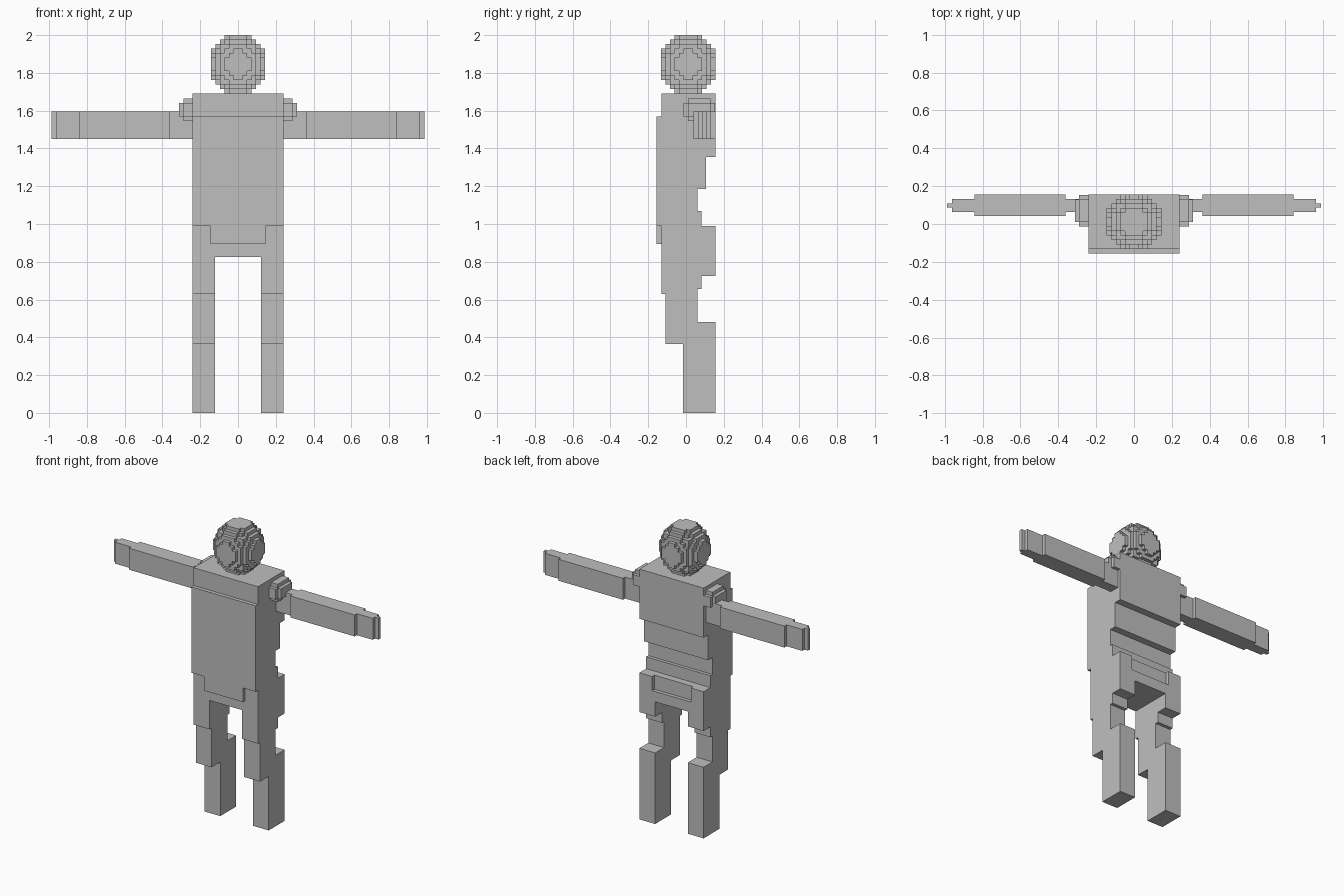
import bpy, bmesh
from mathutils import Vector

if "Cube" in bpy.data.objects:
    bpy.data.objects.remove(bpy.data.objects["Cube"])

grey = bpy.data.materials.new("plain grey")
grey.diffuse_color = (0.52, 0.52, 0.52, 1)
grey.use_nodes = True
grey.node_tree.nodes["Principled BSDF"].inputs["Base Color"].default_value = grey.diffuse_color


def finish(name, bm, mirror=False):
    bmesh.ops.recalc_face_normals(bm, faces=bm.faces)
    me = bpy.data.meshes.new(name)
    bm.to_mesh(me)
    bm.free()
    me.materials.append(grey)
    ob = bpy.data.objects.new(name, me)
    bpy.context.collection.objects.link(ob)
    if mirror:
        ob.modifiers.new("mirror", 'MIRROR').use_mirror_merge = False
    return ob


def prism(name, pts, a, b, axis, mirror=False):
    """Extrude a flat outline from a to b; x takes (y, z), y (x, z), z (x, y) points."""
    i = 'xyz'.index(axis)
    bm = bmesh.new()

    def place(p, d):
        c = list(p)
        c.insert(i, d)
        return Vector(c)

    face = bm.faces.new([bm.verts.new(place(p, a)) for p in pts])
    ext = bmesh.ops.extrude_face_region(bm, geom=[face])
    move = place((0, 0), b - a)
    for v in ext["geom"]:
        if isinstance(v, bmesh.types.BMVert):
            v.co += move
    return finish(name, bm, mirror)


def box(name, x, y, z, mirror=False):
    return prism(name, [(x[0], y[0]), (x[1], y[0]), (x[1], y[1]), (x[0], y[1])],
                 z[0], z[1], 'z', mirror)


def block_ball(name, centre, half, counts, limit):
    """Ball made of small cubes, keeping only the outer faces."""
    cell = [2 * h / n for h, n in zip(half, counts)]
    filled = set()
    for i in range(counts[0]):
        for j in range(counts[1]):
            for k in range(counts[2]):
                r = sum(((2 * q + 1) / n - 1) ** 2 for q, n in zip((i, j, k), counts))
                if r < limit:
                    filled.add((i, j, k))
    bm = bmesh.new()
    verts = {}

    def vert(key):
        if key not in verts:
            verts[key] = bm.verts.new([c - h + q * s for c, h, q, s
                                       in zip(centre, half, key, cell)])
        return verts[key]

    for p in filled:
        for ax in range(3):
            u, w = (ax + 1) % 3, (ax + 2) % 3
            for side in (0, 1):
                n = list(p)
                n[ax] += 2 * side - 1
                if tuple(n) in filled:
                    continue
                ring = []
                for du, dw in ((0, 0), (1, 0), (1, 1), (0, 1)):
                    key = list(p)
                    key[ax] += side
                    key[u] += du
                    key[w] += dw
                    ring.append(vert(tuple(key)))
                bm.faces.new(ring if side else ring[::-1])
    return finish(name, bm)


# Head
block_ball("head", (0, 0.012, 1.845), (0.144, 0.144, 0.155), (12, 12, 13), 1.1)

# Torso: stepped side profile
prism("torso", [(-0.13, 1.69), (-0.13, 1.57), (-0.155, 1.57), (-0.155, 0.99),
                (0.082, 0.99), (0.082, 1.07), (0.06, 1.07), (0.06, 1.185),
                (0.107, 1.185), (0.107, 1.355), (0.155, 1.355), (0.155, 1.69)],
      -0.24, 0.24, 'x')

# Hips: front panel sticks out, rear panel is set in
prism("upper_hips", [(-0.24, -0.13), (-0.145, -0.13), (-0.145, -0.155), (0.145, -0.155),
                     (0.145, -0.13), (0.24, -0.13), (0.24, 0.155), (0.145, 0.155),
                     (0.145, 0.13), (-0.145, 0.13), (-0.145, 0.155), (-0.24, 0.155)],
      0.895, 0.99, 'z')
box("lower_hips", (-0.24, 0.24), (-0.13, 0.155), (0.825, 0.895))

# Legs: stepped thigh, knee and shin
prism("leg", [(-0.13, 0.825), (-0.13, 0.63), (-0.108, 0.63), (-0.108, 0.365),
              (-0.015, 0.365), (-0.015, 0), (0.155, 0), (0.155, 0.48),
              (0.06, 0.48), (0.06, 0.655), (0.082, 0.655), (0.082, 0.725),
              (0.155, 0.725), (0.155, 0.825)], 0.122, 0.24, 'x', True)

# Arms: narrow at the shoulder and stepped toward the hand
steps = [(0.24, 0.064), (0.362, 0.041), (0.843, 0.064), (0.962, 0.087), (0.988, None)]
near, far = [], []
for (x0, y0), (x1, _) in zip(steps, steps[1:]):
    near += [(x0, y0), (x1, y0)]
    far += [(x0, 0.196 - y0), (x1, 0.196 - y0)]
prism("arm", near + far[::-1], 1.45, 1.595, 'z', True)

# Shoulder knobs: crossed blocks
box("shoulder_core", (0.23, 0.29), (-0.013, 0.154), (1.57, 1.64), True)
box("shoulder_upright", (0.23, 0.289), (0.011, 0.13), (1.545, 1.665), True)
box("shoulder_cap", (0.28, 0.312), (0.011, 0.13), (1.57, 1.64), True)
